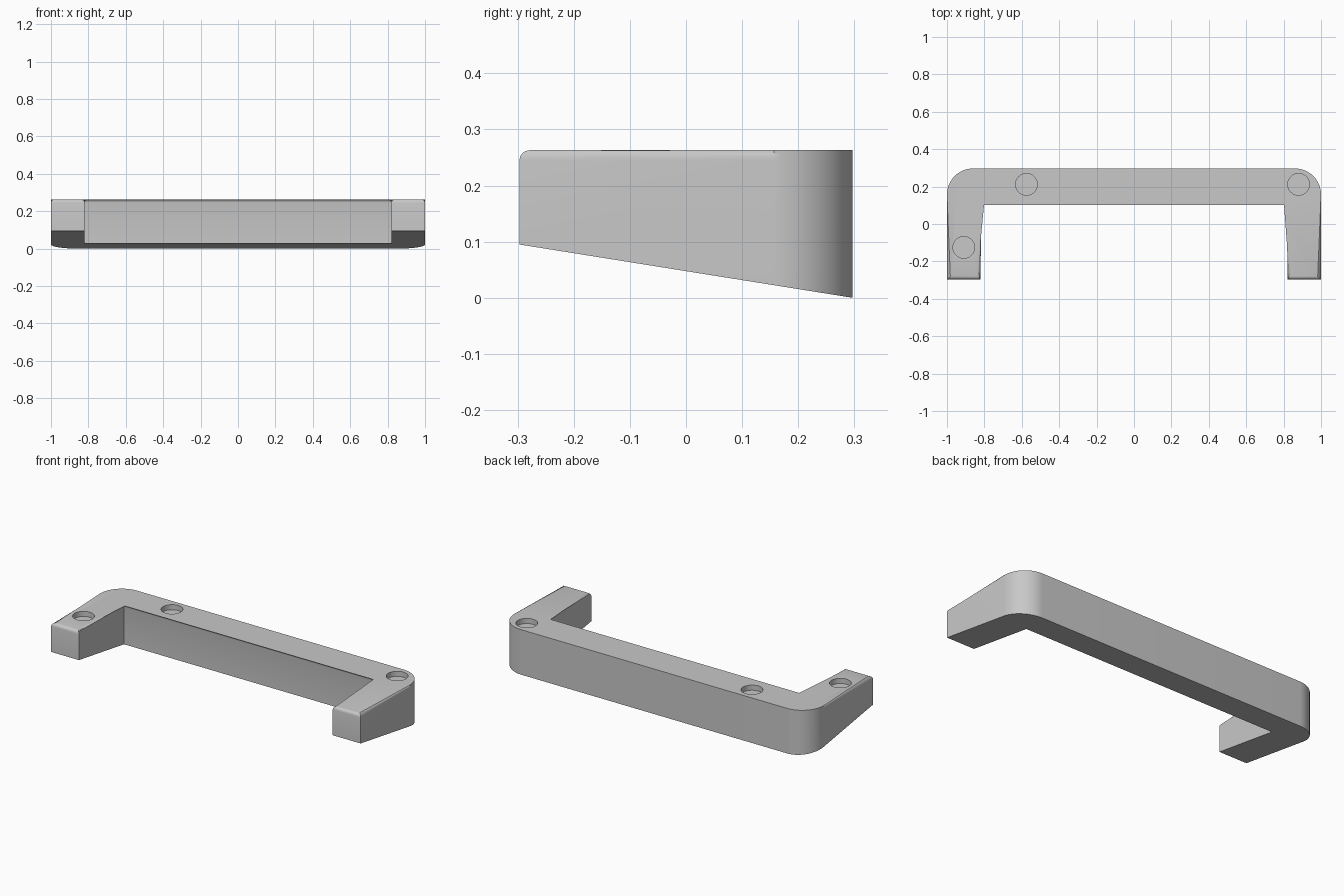
import bpy, bmesh
from math import sin, cos, pi, radians

if "Cube" in bpy.data.objects:
    bpy.data.objects.remove(bpy.data.objects["Cube"])

DEPTH, TOP = 0.297, 0.263      # half depth in y, height of the top face
FRONT_RISE = 0.095             # underside height at the front ends
INNER_X, INNER_Y = 0.82, 0.12  # inside faces of the legs and the back bar
RADIUS, EDGE = 0.14, 0.018     # outer corner radius, rounded top edge
HOLE_RADIUS, HOLE_DEPTH = 0.058, 0.03

grey = bpy.data.materials.new("light grey")
grey.use_nodes = True
grey.diffuse_color = (0.58, 0.58, 0.58, 1)
grey.node_tree.nodes["Principled BSDF"].inputs["Base Color"].default_value = grey.diffuse_color


def underside(y):
    return FRONT_RISE * (DEPTH - y) / (2 * DEPTH)


def corner(side, start):
    """Points of one rounded outer corner."""
    steps = 18
    return [(side * (1 - RADIUS) + RADIUS * cos(start + pi / 2 * i / steps),
             DEPTH - RADIUS + RADIUS * sin(start + pi / 2 * i / steps))
            for i in range(steps + 1)]


# Plan outline of the bracket, counter-clockwise
outline = [(1, -DEPTH)] + corner(1, 0) + corner(-1, pi / 2) + [
    (-1, -DEPTH), (-INNER_X, -DEPTH), (-INNER_X, INNER_Y),
    (INNER_X, INNER_Y), (INNER_X, -DEPTH)]

# Body: flat top, sloping underside
bm = bmesh.new()
top = [bm.verts.new((x, y, TOP)) for x, y in outline]
low = [bm.verts.new((x, y, underside(y))) for x, y in outline]
top_face = bm.faces.new(top)
bm.faces.new(low[::-1])
for i in range(len(outline)):
    j = (i + 1) % len(outline)
    bm.faces.new((low[i], low[j], top[j], top[i]))

# Rounded top edge
bmesh.ops.bevel(bm, geom=list(top_face.edges), offset=EDGE, segments=4,
                profile=0.5, affect='EDGES', clamp_overlap=False)
bmesh.ops.recalc_face_normals(bm, faces=bm.faces)
mesh = bpy.data.meshes.new("bracket_body")
bm.to_mesh(mesh)
bm.free()
body = bpy.data.objects.new("bracket_body", mesh)
bpy.context.collection.objects.link(body)
mesh.materials.append(grey)

# Shallow round recesses in the top
bpy.context.view_layer.objects.active = body
for x, y in [(-0.575, 0.212), (0.88, 0.212), (-0.91, -0.125)]:
    bpy.ops.mesh.primitive_cylinder_add(vertices=48, radius=HOLE_RADIUS,
                                        depth=2 * HOLE_DEPTH, location=(x, y, TOP))
    cutter = bpy.context.object
    cutter.name = "recess_cutter"
    cutter.hide_render = True
    cutter.data.materials.append(grey)
    cut = body.modifiers.new("recess", 'BOOLEAN')
    cut.operation, cut.solver, cut.object = 'DIFFERENCE', 'EXACT', cutter
    bpy.context.view_layer.objects.active = body
    bpy.ops.object.modifier_apply(modifier=cut.name)
    bpy.data.objects.remove(cutter)

# Smooth corners, crisp flat faces
bpy.ops.object.select_all(action='DESELECT')
body.select_set(True)
bpy.context.view_layer.objects.active = body
bpy.ops.object.shade_smooth_by_angle(angle=radians(30))
